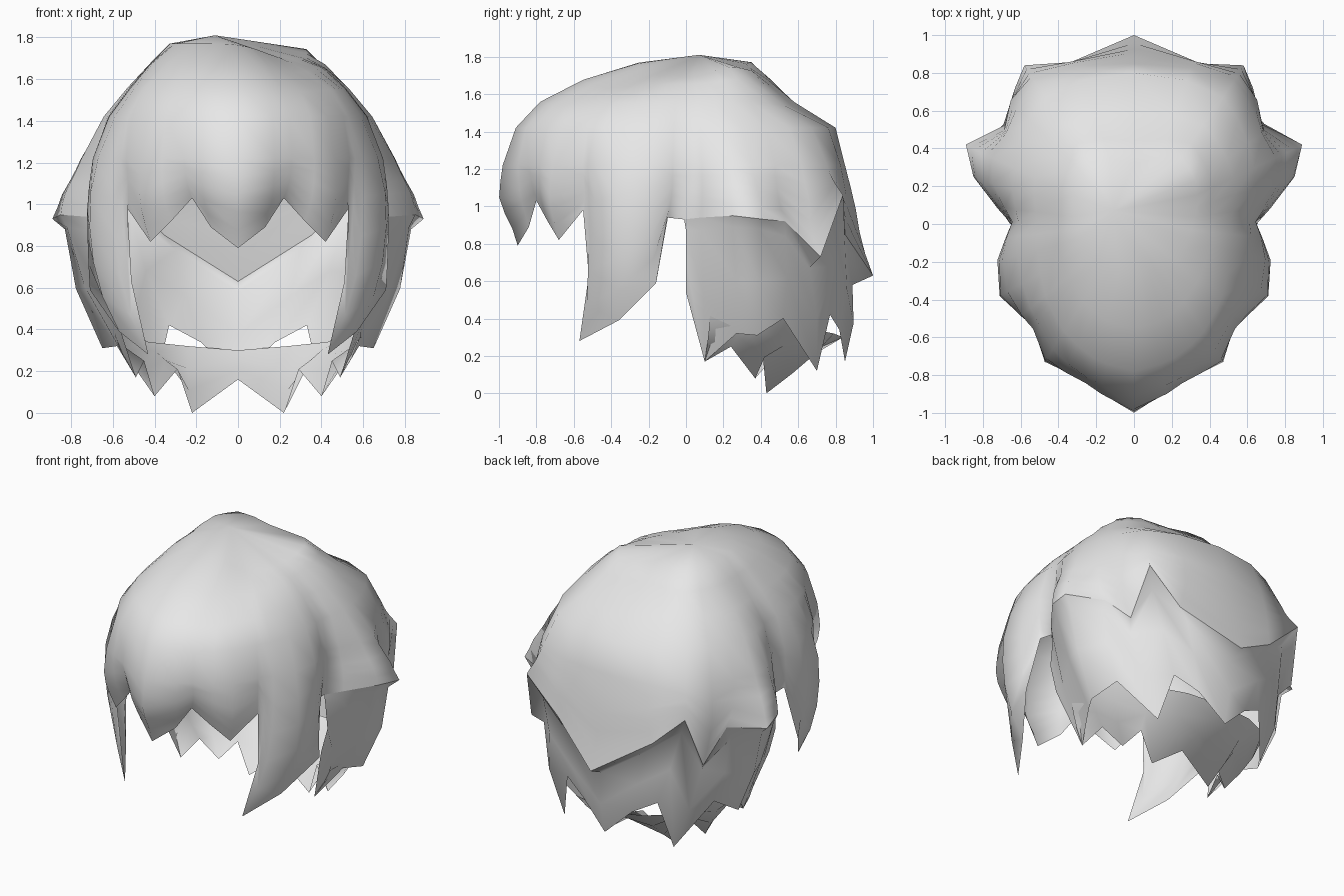
import bpy, bmesh, math

cube = bpy.data.objects.get("Cube")
if cube:
    bpy.data.objects.remove(cube, do_unlink=True)

mat = bpy.data.materials.new("light_grey")
mat.use_nodes = True
GREY = (0.8, 0.8, 0.8, 1)
mat.diffuse_color = GREY
mat.node_tree.nodes["Principled BSDF"].inputs["Base Color"].default_value = GREY

# Head form: radius by height (rows) and by angle from the front (columns)
ANGLES = [0, 17, 33, 44, 62, 75, 92, 106, 115, 125, 145, 160, 180]
FORM = [
    (1.77, [.26, .26, .27, .28, .29, .30, .31, .34, .36, .40, .43, .37, .32]),
    (1.68, [.55, .53, .49, .46, .43, .42, .41, .43, .46, .48, .52, .48, .44]),
    (1.56, [.78, .74, .68, .63, .56, .53, .51, .55, .58, .60, .64, .61, .58]),
    (1.42, [.91, .85, .79, .73, .67, .64, .61, .67, .70, .74, .82, .81, .80]),
    (1.22, [.98, .88, .85, .77, .76, .72, .64, .78, .83, .83, .92, .88, .85]),
    (1.02, [1.01, .85, .88, .75, .81, .75, .64, .87, .93, .85, 1.0, .92, .90]),
    (0.60, [.85, .82, .82, .74, .83, .75, .62, .80, .85, .84, .92, .92, .92]),
]


def lerp(a, b, t):
    return a + (b - a) * t


def mix(p, q, t):
    return tuple(lerp(a, b, t) for a, b in zip(p, q))


def form_point(ang, z):
    """Point on the head form at an angle and a height."""
    k = max(i for i in range(len(ANGLES) - 1) if ANGLES[i] <= ang)
    u = (ang - ANGLES[k]) / (ANGLES[k + 1] - ANGLES[k])
    rad = [(h, lerp(r[k], r[k + 1], u)) for h, r in FORM]
    r = rad[-1][1]
    for (h0, r0), (h1, r1) in zip(rad, rad[1:]):
        if h1 <= z <= h0:
            r = lerp(r0, r1, (h0 - z) / (h0 - h1))
    a = math.radians(ang)
    return (r * math.sin(a), -r * math.cos(a), z)


def strand(ang, hem, z0, steps):
    """Column of points that leaves the form and ends at the hem point."""
    pts = []
    for s in range(1, steps + 1):
        t = s / steps
        z = lerp(z0, hem[2], t)
        pts.append(mix(form_point(ang, z), (hem[0], hem[1], z), t ** 3))
    return pts


def mirrored(cols, skip_first):
    rest = cols[1:-1] if skip_first else cols[:-1]
    return cols + [[(-x, y, z) for x, y, z in c] for c in reversed(rest)]


def build(name, cols, closed=False, apex=None):
    bm = bmesh.new()
    grid = [[bm.verts.new(p) for p in c] for c in cols]
    top = bm.verts.new(apex) if apex else None
    n = len(grid)
    for i in range(n if closed else n - 1):
        a, b = grid[i], grid[(i + 1) % n]
        if top:
            bm.faces.new((top, a[0], b[0]))
        for j in range(len(a) - 1):
            bm.faces.new((a[j], a[j + 1], b[j + 1], b[j]))
    me = bpy.data.meshes.new(name)
    bm.to_mesh(me)
    bm.free()
    me.materials.append(mat)
    ob = bpy.data.objects.new(name, me)
    bpy.context.collection.objects.link(ob)
    bpy.ops.object.select_all(action='DESELECT')
    ob.select_set(True)
    bpy.context.view_layer.objects.active = ob
    bpy.ops.object.shade_smooth_by_angle(angle=math.radians(100))


# Fringe and side locks: angle, hem point
FRONT = [
    (0, (0, -.90, .79)), (11, (.13, -.84, .89)), (17, (.22, -.80, 1.03)),
    (25, (.32, -.74, .92)), (33, (.42, -.68, .82)), (44, (.53, -.55, .98)),
    (47, (.51, -.52, .63)), (51, (.43, -.57, .28)), (62, (.57, -.36, .39)),
    (75, (.71, -.16, .59)), (84, (.65, -.10, .94)),
]
# Back tufts: angle, ridge of the upper tuft, tucked point under it, lower tip
BACK = [
    (91, (.64, -.01, .93), (.64, 0, .87), (.61, 0, .54)),
    (97, (.72, .08, .94), (.71, .08, .87), (.49, .10, .17)),
    (106, (.85, .25, .95), (.82, .25, .89), (.58, .27, .32)),
    (115, (.89, .42, .93), (.83, .39, .88), (.65, .38, .31)),
    (125, (.67, .53, .92), (.69, .53, .84), (.57, .52, .40)),
    (135, (.63, .72, .73), (.58, .66, .67), (.40, .70, .12)),
    (145, (.58, .84, 1.06), (.51, .78, .94), (.33, .77, .42)),
    (160, (.35, .85, .85), (.30, .85, .78), (.18, .82, .34)),
    (180, (0, 1.0, .63), (0, .89, .58), (0, .85, .17)),
]


# Off-centre parting: a long dip on one side of the crown, a raised tuft behind
def part(p):
    x, y, z = p
    if z > 1.5:
        z -= .08 * math.exp(-((x - .24) / .16) ** 2 - (y / .6) ** 2)
        z += .03 * math.exp(-((x - .34) ** 2 + (y - .28) ** 2) / .015)
    return (x, y, z)


cols = []
for ang, hem in FRONT + [b[:2] for b in BACK]:
    cols.append([form_point(ang, h) for h, _ in FORM[:5]] + strand(ang, hem, 1.22, 5))
cols = [[part(p) for p in c] for c in mirrored(cols, True)]
build("upper_hair", cols, closed=True, apex=(-.11, .07, 1.81))

# Lower back hair: tucks in below the ridges and ends in jagged tips
cols = []
for ang, ridge, under, tip in BACK:
    x, y, z = mix(under, tip, .5)
    cols.append([ridge, under, (x * 1.05, y * 1.03, z), tip])
build("lower_back_hair", mirrored(cols, False))

# Nape hair: inner layer curving in to the neck (root, tip)
NAPE = [
    ((.60, .13, .45), (.49, .10, .17)), ((.64, .32, .42), (.45, .24, .25)),
    ((.59, .48, .42), (.40, .37, .08)), ((.43, .69, .34), (.29, .41, .21)),
    ((.24, .79, .32), (.22, .43, .00)), ((0, .84, .30), (0, .45, .16)),
]
cols = []
for root, tip in NAPE:
    col = []
    for s in range(4):
        x, y, z = mix(root, tip, s / 3)
        swell = 1 + .04 * math.sin(math.pi * s / 3)
        col.append((x * swell, y * swell, z))
    cols.append(col)
build("nape_hair", mirrored(cols, False))
